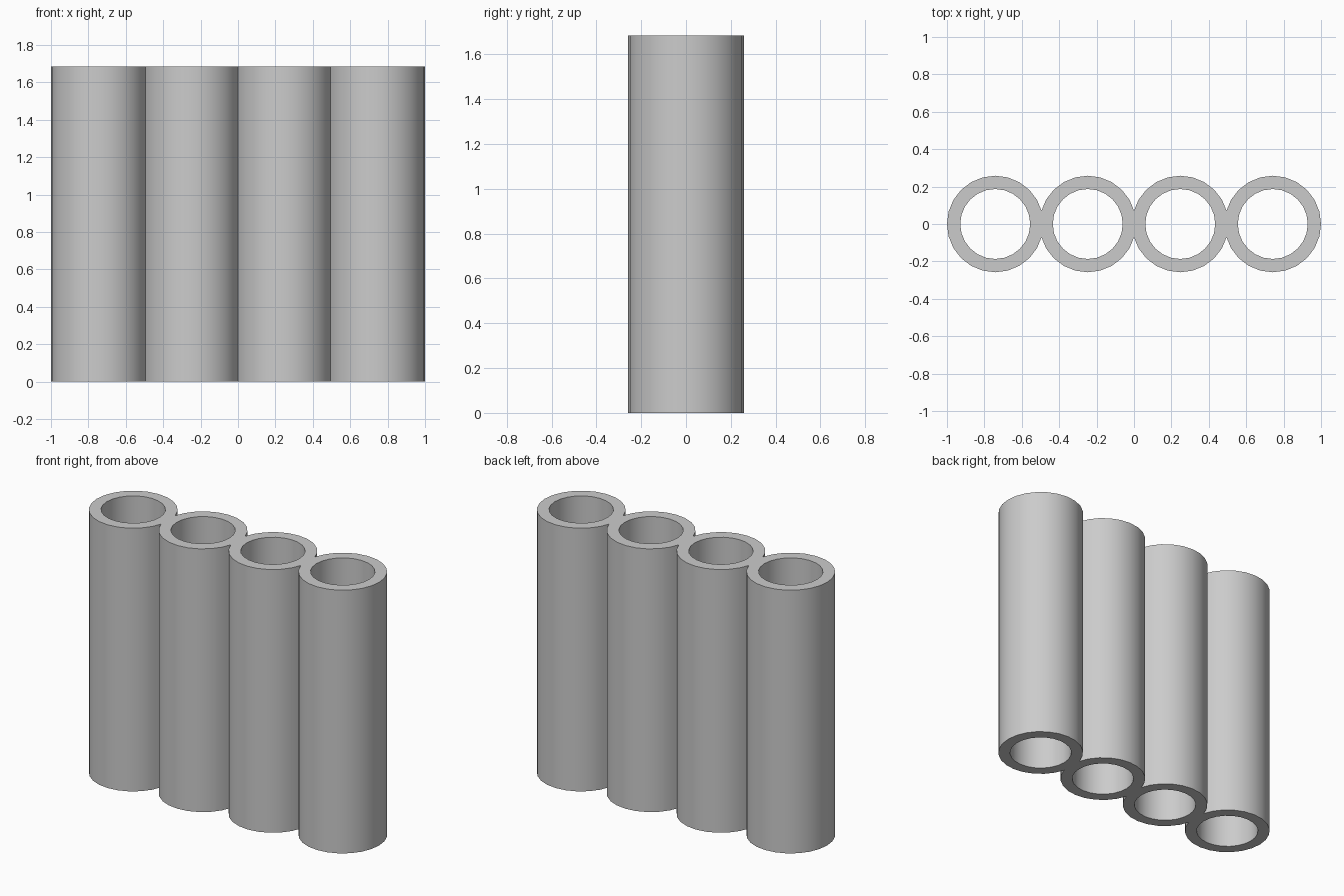
import bpy

if "Cube" in bpy.data.objects:
    bpy.data.objects.remove(bpy.data.objects["Cube"])

R_OUT, R_IN, H = 0.258, 0.187, 1.685
PITCH = (2 - 2 * R_OUT) / 3
SIDES = 24


def cylinder(name, x, radius, height):
    bpy.ops.mesh.primitive_cylinder_add(vertices=SIDES, radius=radius, depth=height,
                                        location=(x, 0, H / 2))
    ob = bpy.context.object
    ob.name = name
    bpy.ops.object.transform_apply(location=True, rotation=True, scale=True)
    return ob


def boolean(target, other, operation):
    mod = target.modifiers.new(operation.lower(), 'BOOLEAN')
    mod.operation = operation
    mod.solver = 'EXACT'
    mod.object = other
    bpy.context.view_layer.objects.active = target
    bpy.ops.object.modifier_apply(modifier=mod.name)
    bpy.data.objects.remove(other, do_unlink=True)


centres = [(i - 1.5) * PITCH for i in range(4)]

# Row of four fused outer tubes
tubes = cylinder("tube_row", centres[0], R_OUT, H)
for x in centres[1:]:
    boolean(tubes, cylinder("outer_tube", x, R_OUT, H), 'UNION')

# Open bores right through each tube
for x in centres:
    boolean(tubes, cylinder("bore", x, R_IN, H + 0.2), 'DIFFERENCE')

# Smooth walls, sharp rims
bpy.ops.object.select_all(action='DESELECT')
tubes.select_set(True)
bpy.context.view_layer.objects.active = tubes
bpy.ops.object.shade_smooth_by_angle(angle=0.6)
